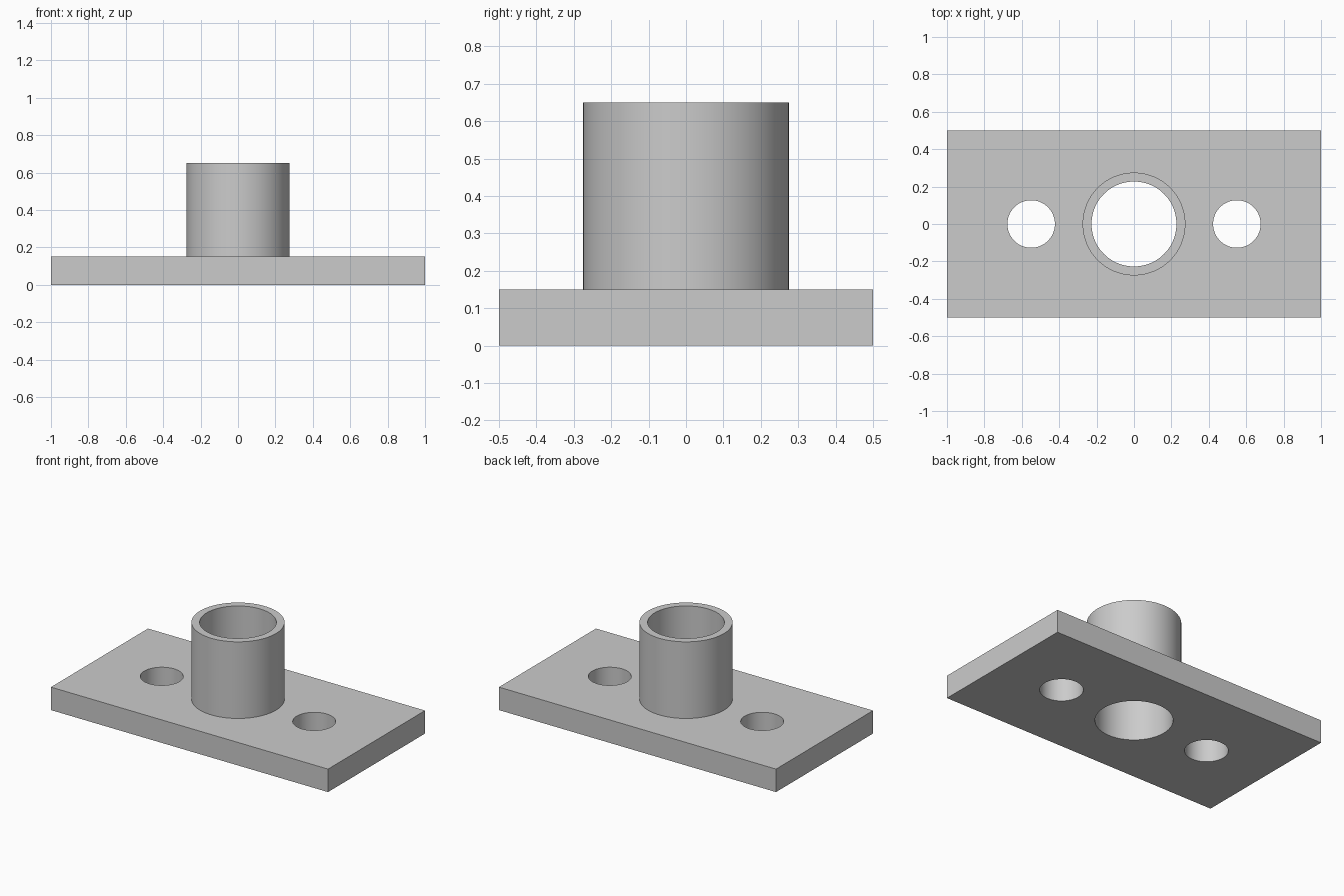
import bpy
import math

cube = bpy.data.objects.get("Cube")
if cube:
    bpy.data.objects.remove(cube, do_unlink=True)

PLATE_HEIGHT = 0.15
TOTAL_HEIGHT = 0.65
BORE_RADIUS = 0.227

grey = bpy.data.materials.new("plain grey")
grey.use_nodes = True
grey.diffuse_color = (0.6, 0.6, 0.6, 1)
grey.node_tree.nodes["Principled BSDF"].inputs["Base Color"].default_value = (0.6, 0.6, 0.6, 1)


def cylinder(name, radius, bottom, top, x=0):
    bpy.ops.mesh.primitive_cylinder_add(
        vertices=96, radius=radius, depth=top - bottom, location=(x, 0, (top + bottom) / 2))
    obj = bpy.context.object
    obj.name = name
    obj.data.materials.append(grey)
    return obj


def combine(target, other, operation):
    """Apply a boolean to the target and discard the other object."""
    mod = target.modifiers.new(operation.lower(), "BOOLEAN")
    mod.operation = operation
    mod.solver = "EXACT"
    mod.object = other
    bpy.context.view_layer.objects.active = target
    bpy.ops.object.modifier_apply(modifier=mod.name)
    bpy.data.objects.remove(other, do_unlink=True)


# Rectangular base plate
bpy.ops.mesh.primitive_cube_add(size=1, location=(0, 0, PLATE_HEIGHT / 2))
flange = bpy.context.object
flange.name = "flanged_sleeve"
flange.scale = (2, 1, PLATE_HEIGHT)
bpy.ops.object.transform_apply(location=True, rotation=False, scale=True)
flange.data.materials.append(grey)

# Upright sleeve, joined to the plate
combine(flange, cylinder("sleeve", 0.275, PLATE_HEIGHT / 2, TOTAL_HEIGHT), "UNION")

# Through bore and the two bolt holes
combine(flange, cylinder("bore_cutter", BORE_RADIUS, -0.1, TOTAL_HEIGHT + 0.1), "DIFFERENCE")
for side in (-1, 1):
    cutter = cylinder("bolt_hole_cutter", 0.127, -0.1, PLATE_HEIGHT + 0.1, side * 0.55)
    combine(flange, cutter, "DIFFERENCE")

# Smooth round walls, crisp edges
bpy.ops.object.select_all(action="DESELECT")
flange.select_set(True)
bpy.context.view_layer.objects.active = flange
bpy.ops.object.shade_smooth_by_angle(angle=math.radians(30))
